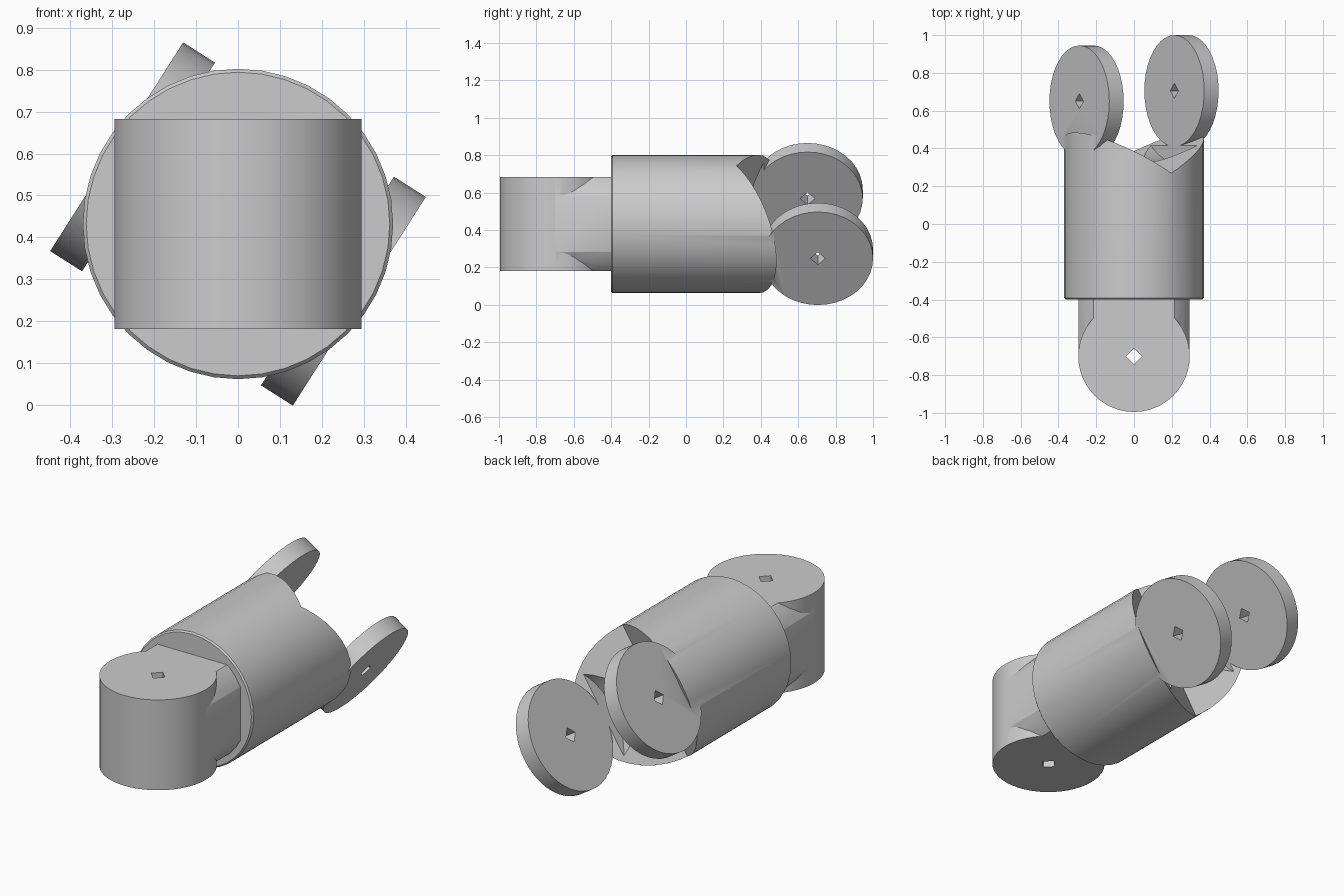
import bpy
import bmesh
import math
from mathutils import Matrix, Vector

default = bpy.data.objects.get("Cube")
if default:
    bpy.data.objects.remove(default, do_unlink=True)

CENTRE_Z = 0.432
KNUCKLE_R = 0.295
BODY_R = 0.37
PIN_Y = 0.68
FRONT_PIN_Y = -0.7
ROLL = Matrix.Rotation(math.radians(32.5), 4, "Y")  # roll of the rear fork
AXIS = {"X": Matrix.Rotation(math.pi / 2, 4, "Y"),
        "Y": Matrix.Rotation(math.pi / 2, 4, "X"),
        "Z": Matrix.Identity(4)}


def finish(name, bm):
    bmesh.ops.recalc_face_normals(bm, faces=bm.faces)
    mesh = bpy.data.meshes.new(name)
    bm.to_mesh(mesh)
    bm.free()
    obj = bpy.data.objects.new(name, mesh)
    bpy.context.collection.objects.link(obj)
    return obj


def cylinder(name, axis, radius, depth, centre, sides=40, turn=Matrix.Identity(4)):
    bm = bmesh.new()
    bmesh.ops.create_cone(bm, cap_ends=True, segments=sides, radius1=radius,
                          radius2=radius, depth=depth)
    bm.transform(turn @ Matrix.Translation(centre) @ AXIS[axis])
    return finish(name, bm)


def box(name, size, centre):
    bm = bmesh.new()
    bmesh.ops.create_cube(bm, size=1)
    bm.transform(Matrix.Translation(centre) @ Matrix.Diagonal((*size, 1)))
    return finish(name, bm)


def wedge(name, floor_y, slope, turn):
    # V-shaped prism opening towards the rear
    bm = bmesh.new()
    verts = [bm.verts.new((x, floor_y + abs(x) * slope, -1)) for x in (-1, 0, 1)]
    face = bm.faces.new(verts)
    top = bmesh.ops.extrude_face_region(bm, geom=[face])["geom"]
    moved = [g for g in top if isinstance(g, bmesh.types.BMVert)]
    bmesh.ops.translate(bm, verts=moved, vec=Vector((0, 0, 2)))
    bm.transform(turn)
    return finish(name, bm)


def combine(target, tool, operation):
    tool.hide_render = True
    mod = target.modifiers.new(operation.lower(), "BOOLEAN")
    mod.operation = operation
    mod.solver = "EXACT"
    mod.object = tool
    bpy.context.view_layer.objects.active = target
    bpy.ops.object.modifier_apply(modifier=mod.name)
    bpy.data.objects.remove(tool, do_unlink=True)


# Main barrel with a slightly eased front rim
link = cylinder("joint_link", "Y", BODY_R, 1.0, (0, 0.1, 0))
bm = bmesh.new()
bm.from_mesh(link.data)
rim = [e for e in bm.edges if all(v.co.y < -0.39 for v in e.verts)]
bmesh.ops.bevel(bm, geom=rim, offset=0.008, segments=1, affect="EDGES")
bm.to_mesh(link.data)
bm.free()

# Rear V notch and swing clearance between the fork arms
combine(link, wedge("notch_cutter", 0.27, 0.58, ROLL), "DIFFERENCE")
combine(link, cylinder("swing_cutter", "X", 0.35, 0.506, (0, PIN_Y, 0), turn=ROLL),
        "DIFFERENCE")

# Fork discs
for side, pin_y in ((1, 0.705), (-1, 0.65)):
    disc = cylinder("fork_disc", "X", KNUCKLE_R, 0.09, (side * 0.298, pin_y, 0), turn=ROLL)
    combine(link, disc, "UNION")
    hole = cylinder("fork_hole", "X", 0.04, 0.3, (side * 0.298, pin_y, 0), 4, ROLL)
    combine(link, hole, "DIFFERENCE")

# Front knuckle and the flattened neck joining it to the barrel
neck = cylinder("neck", "Y", 0.33, 0.35, (0, -0.525, 0))
combine(neck, box("neck_flats", (2 * KNUCKLE_R, 1, 0.5), (0, -0.5, 0)), "INTERSECT")
knuckle = cylinder("knuckle", "Z", KNUCKLE_R, 0.5, (0, FRONT_PIN_Y, 0), 48)
combine(knuckle, neck, "UNION")
combine(link, knuckle, "UNION")
combine(link, cylinder("knuckle_hole", "Z", 0.042, 1, (0, FRONT_PIN_Y, 0), 4), "DIFFERENCE")

# Stand on the floor with soft round sides and crisp edges
link.data.transform(Matrix.Translation((0, 0, CENTRE_Z)))
bpy.ops.object.select_all(action="DESELECT")
link.select_set(True)
bpy.context.view_layer.objects.active = link
bpy.ops.object.shade_smooth_by_angle(angle=math.radians(30))
